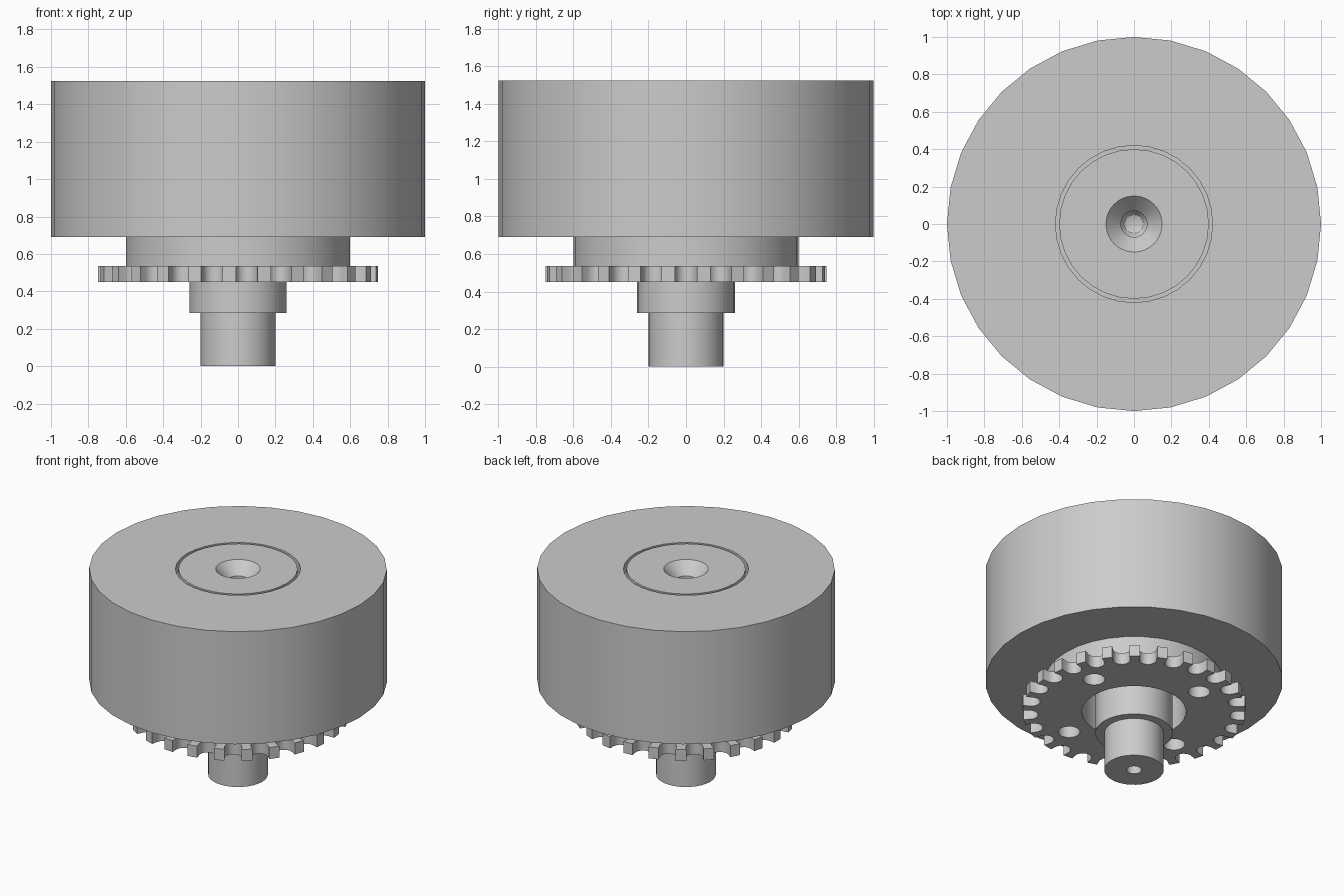
import bpy
import bmesh
from math import cos, sin, pi, radians, tau

cube = bpy.data.objects.get("Cube")
if cube:
    bpy.data.objects.remove(cube, do_unlink=True)

# Single plain metal colour
GREY = (0.6, 0.6, 0.6, 1.0)
metal = bpy.data.materials.new("grey_metal")
metal.use_nodes = True
metal.diffuse_color = GREY
metal.node_tree.nodes["Principled BSDF"].inputs["Base Color"].default_value = GREY


def finish(obj):
    obj.data.materials.clear()
    obj.data.materials.append(metal)
    bpy.ops.object.select_all(action="DESELECT")
    obj.select_set(True)
    bpy.context.view_layer.objects.active = obj
    bpy.ops.object.shade_smooth_by_angle(angle=radians(30))


def lathe(name, profile, segments, closed):
    """Spin an (r, z) profile around the z axis."""
    bm = bmesh.new()
    verts = [bm.verts.new((r, 0, z)) for r, z in profile]
    edges = [bm.edges.new(pair) for pair in zip(verts, verts[1:])]
    if closed:
        edges.append(bm.edges.new((verts[-1], verts[0])))
    bmesh.ops.spin(bm, geom=verts + edges, cent=(0, 0, 0), axis=(0, 0, 1),
                   angle=tau, steps=segments, use_merge=True)
    bmesh.ops.remove_doubles(bm, verts=bm.verts[:], dist=1e-5)
    bmesh.ops.recalc_face_normals(bm, faces=bm.faces[:])
    mesh = bpy.data.meshes.new(name)
    bm.to_mesh(mesh)
    bm.free()
    obj = bpy.data.objects.new(name, mesh)
    bpy.context.collection.objects.link(obj)
    finish(obj)


def circle(radius, segments, cx=0.0, cy=0.0):
    return [(cx + radius * cos(tau * i / segments), cy + radius * sin(tau * i / segments))
            for i in range(segments)]


def plate(name, loops, z0, z1):
    """Extrude an outline with holes between two heights."""
    curve = bpy.data.curves.new(name, "CURVE")
    curve.dimensions = "2D"
    curve.fill_mode = "BOTH"
    curve.extrude = (z1 - z0) / 2
    for loop in loops:
        spline = curve.splines.new("POLY")
        spline.points.add(len(loop) - 1)
        spline.use_cyclic_u = True
        for point, (x, y) in zip(spline.points, loop):
            point.co = (x, y, 0, 1)
    obj = bpy.data.objects.new(name, curve)
    obj.location.z = (z0 + z1) / 2
    bpy.context.collection.objects.link(obj)
    bpy.ops.object.select_all(action="DESELECT")
    obj.select_set(True)
    bpy.context.view_layer.objects.active = obj
    bpy.ops.object.convert(target="MESH")
    obj = bpy.context.view_layer.objects.active
    bm = bmesh.new()
    bm.from_mesh(obj.data)
    bmesh.ops.remove_doubles(bm, verts=bm.verts[:], dist=1e-5)
    bmesh.ops.recalc_face_normals(bm, faces=bm.faces[:])
    bm.to_mesh(obj.data)
    bm.free()
    finish(obj)


def sprocket_outline(teeth, tip, seat_centre, seat):
    """Flat-tipped teeth separated by round roller seats."""
    points = []
    pitch = tau / teeth
    half_tip = 0.036 / tip
    for i in range(teeth):
        tooth = pi + i * pitch
        points += [(tip * cos(tooth + s * half_tip), tip * sin(tooth + s * half_tip))
                   for s in (-1, 1)]
        gap = tooth + pitch / 2
        for k in range(9):
            a = gap + pi * 1.5 + pi * k / 8
            a = gap - pi / 2 - pi * k / 8
            points.append((seat_centre * cos(gap) + seat * cos(a),
                           seat_centre * sin(gap) + seat * sin(a)))
    return points


TOP = 1.525

# Outer drum with a groove seat on top and a bore underneath
lathe("drum", [(0.42, TOP), (1, TOP), (1, 0.69), (0.35, 0.69), (0.35, 0.95),
               (0.25, 0.95), (0.25, 1.45), (0.42, 1.45)], 32, True)

# Stepped shaft with a countersunk top disc and a hole in its foot
lathe("shaft", [(0, 0.12), (0.05, 0.12), (0.05, 0), (0.2, 0), (0.2, 0.285),
                (0.26, 0.285), (0.26, 1.45), (0.4, 1.45), (0.4, TOP), (0.15, TOP),
                (0.07, 1.44), (0.07, 1.3), (0.05, 1.27), (0, 1.25)], 32, False)

# Hub ring and toothed sprocket share the bore and four bolt holes
holes = [circle(0.35, 32)]
for i in range(4):
    a = radians(18.4) + i * pi / 2
    holes.append(circle(0.074, 16, 0.513 * cos(a), 0.513 * sin(a)))
plate("hub_ring", [circle(0.6, 32)] + holes, 0.53, 0.69)
plate("sprocket", [sprocket_outline(25, 0.75, 0.703, 0.058)] + holes, 0.45, 0.535)
